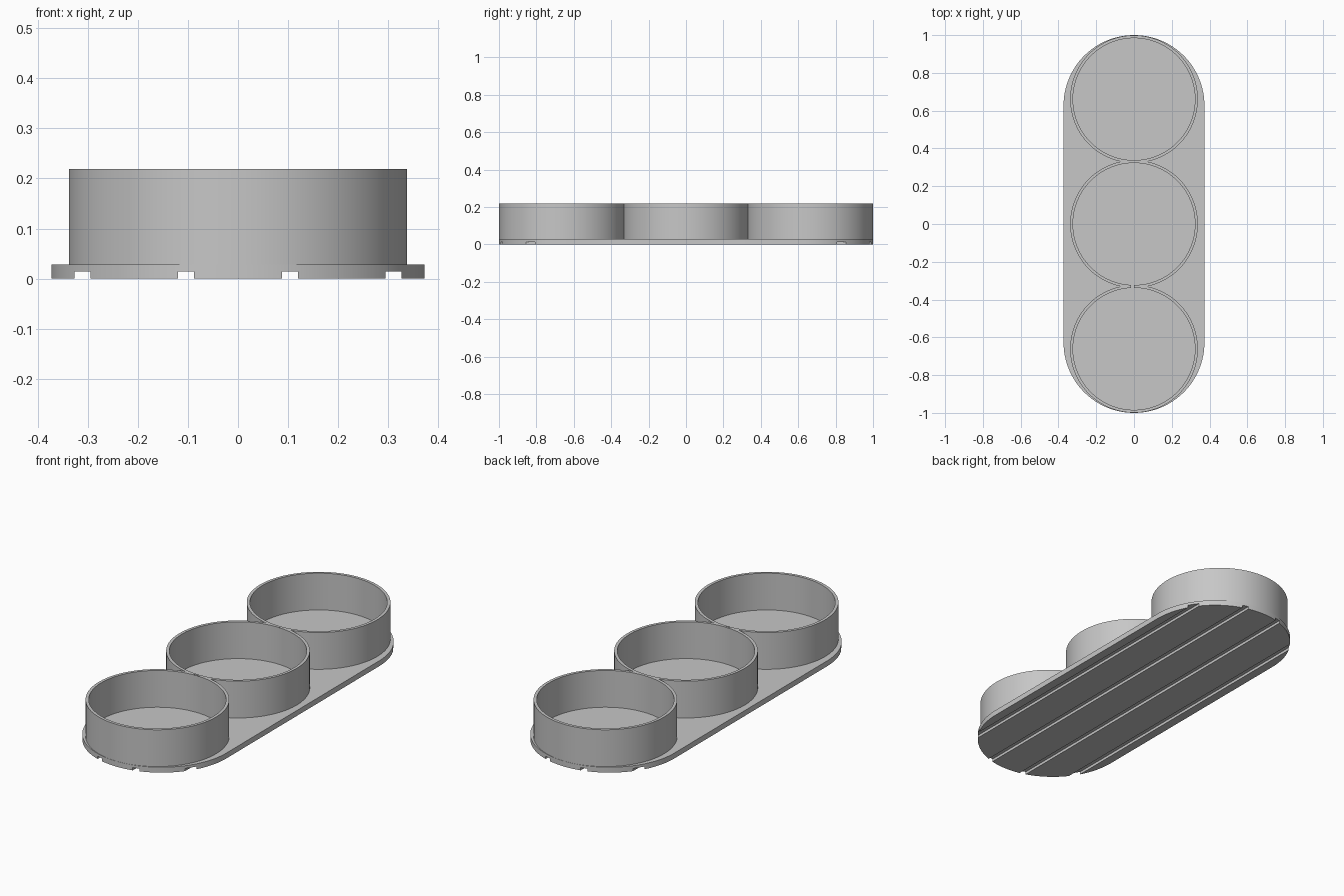
import bpy, bmesh, math

if "Cube" in bpy.data.objects:
    bpy.data.objects.remove(bpy.data.objects["Cube"], do_unlink=True)

SEGS = 128
BASE_TOP, WALL_TOP = 0.028, 0.219
BASE_R, OUTER_R, INNER_R = 0.373, 0.338, 0.323
SPACING = 0.661

grey = bpy.data.materials.new("plain grey")
grey.use_nodes = True
colour = (0.57, 0.57, 0.57, 1)
grey.diffuse_color = colour
grey.node_tree.nodes["Principled BSDF"].inputs["Base Color"].default_value = colour


def finish(name, bm):
    bmesh.ops.recalc_face_normals(bm, faces=bm.faces)
    mesh = bpy.data.meshes.new(name)
    bm.to_mesh(mesh)
    bm.free()
    mesh.materials.append(grey)
    obj = bpy.data.objects.new(name, mesh)
    bpy.context.collection.objects.link(obj)
    return obj


def prism(name, outline, z0, z1):
    bm = bmesh.new()
    face = bm.faces.new([bm.verts.new((x, y, z0)) for x, y in outline])
    up = bmesh.ops.extrude_face_region(bm, geom=[face])["geom"]
    bmesh.ops.translate(bm, vec=(0, 0, z1 - z0),
                        verts=[v for v in up if isinstance(v, bmesh.types.BMVert)])
    return finish(name, bm)


def ring(name, y):
    # Square wall section spun around the cup axis
    bm = bmesh.new()
    section = [(INNER_R, 0.02), (OUTER_R, 0.02), (OUTER_R, WALL_TOP), (INNER_R, WALL_TOP)]
    loops = []
    for i in range(SEGS):
        a = math.tau * i / SEGS
        loops.append([bm.verts.new((r * math.cos(a), y + r * math.sin(a), z)) for r, z in section])
    for i, here in enumerate(loops):
        there = loops[(i + 1) % SEGS]
        for k in range(4):
            n = (k + 1) % 4
            bm.faces.new((here[k], there[k], there[n], here[n]))
    return finish(name, bm)


def boolean(obj, tool, operation):
    mod = obj.modifiers.new(operation.title(), "BOOLEAN")
    mod.object, mod.operation, mod.solver = tool, operation, "EXACT"
    bpy.ops.object.select_all(action="DESELECT")
    obj.select_set(True)
    bpy.context.view_layer.objects.active = obj
    bpy.ops.object.modifier_apply(modifier=mod.name)
    bpy.data.objects.remove(tool, do_unlink=True)


def smooth(obj):
    bpy.ops.object.select_all(action="DESELECT")
    obj.select_set(True)
    bpy.context.view_layer.objects.active = obj
    bpy.ops.object.shade_smooth_by_angle(angle=math.radians(30))


# Round-ended base plate
outline = []
half = SEGS // 2
for side in (1, -1):
    for i in range(half + 1):
        a = math.pi * i / half
        outline.append((side * BASE_R * math.cos(a),
                        side * (1 - BASE_R + BASE_R * math.sin(a))))
base = prism("base_plate", outline, 0, BASE_TOP)

# Four lengthwise grooves under the base
for x in (-0.311, -0.104, 0.104, 0.311):
    w = 0.016
    rect = [(x - w, -1.1), (x + w, -1.1), (x + w, 1.1), (x - w, 1.1)]
    boolean(base, prism("groove_cutter", rect, -0.02, 0.014), "DIFFERENCE")
smooth(base)

# Three cup walls fused where they touch
walls = ring("cup_walls", 0)
for y in (-SPACING, SPACING):
    boolean(walls, ring("end_cup_wall", y), "UNION")
smooth(walls)
